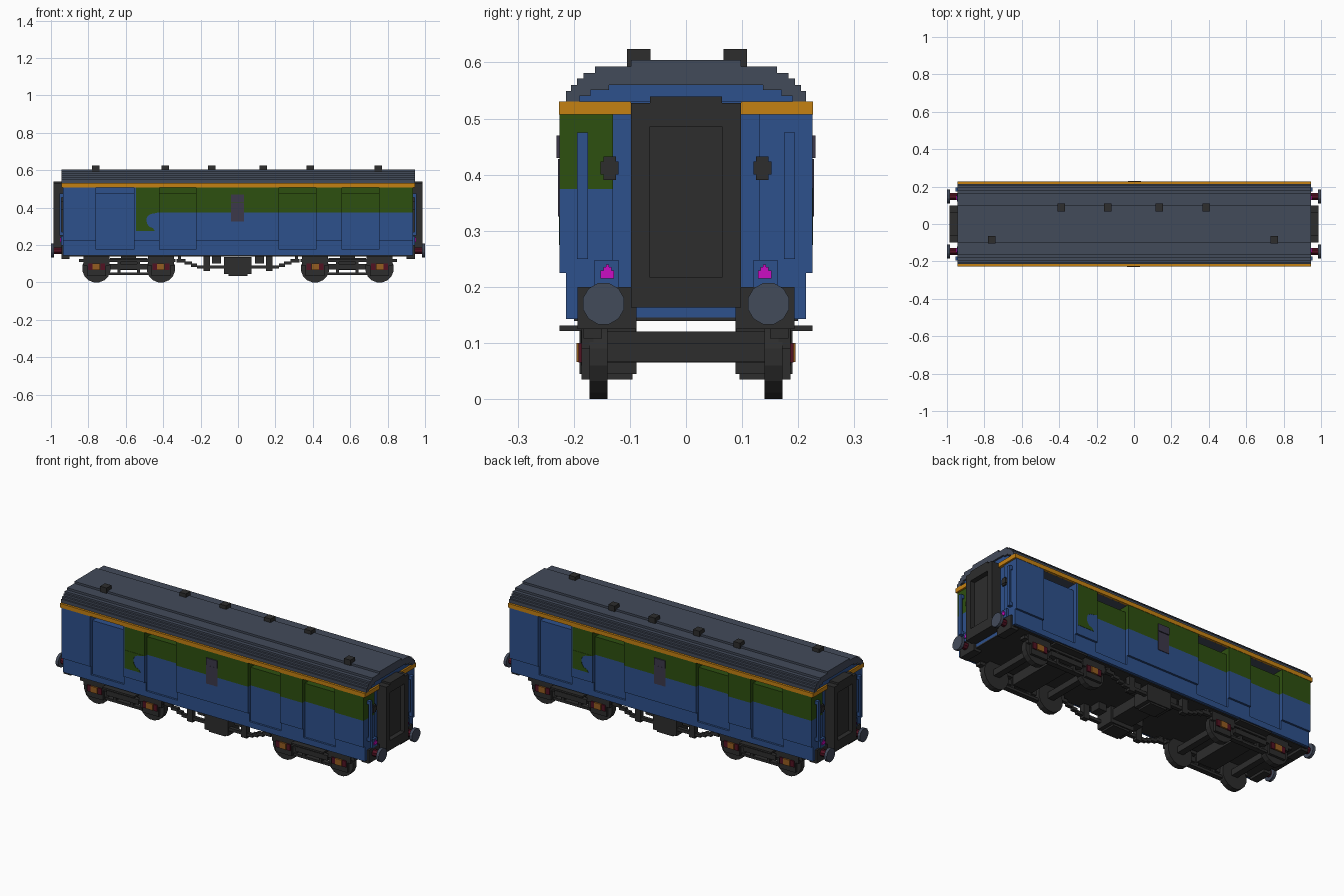
import bpy, bmesh, math
from mathutils import Matrix, Vector

if "Cube" in bpy.data.objects:
    bpy.data.objects.remove(bpy.data.objects["Cube"])


def material(name, rgb):
    m = bpy.data.materials.new(name)
    m.use_nodes = True
    m.diffuse_color = (*rgb, 1)
    m.node_tree.nodes["Principled BSDF"].inputs["Base Color"].default_value = (*rgb, 1)
    return m


BLUE = material("body blue", (.027, .082, .262))
GREEN = material("band green", (.027, .080, .005))
ORANGE = material("stripe orange", (.56, .22, .006))
SLATE = material("roof slate", (.055, .069, .102))
DARK = material("underframe black", (.026, .026, .026))
RED = material("dark red", (.085, .006, .016))
BROWN = material("axle box bronze", (.30, .11, .015))
MAGENTA = material("lamp magenta", (.60, .004, .55))
GREY = material("hatch grey", (.045, .040, .068))


def finish(name, bm, mat):
    bmesh.ops.recalc_face_normals(bm, faces=bm.faces)
    me = bpy.data.meshes.new(name)
    bm.to_mesh(me)
    bm.free()
    me.materials.append(mat)
    ob = bpy.data.objects.new(name, me)
    bpy.context.collection.objects.link(ob)
    return ob


def boxes(name, mat, items, sx=1, sy=1):
    """One object from boxes (x0, x1, y0, y1, z0, z1), optionally mirrored."""
    bm = bmesh.new()
    for x0, x1, y0, y1, z0, z1 in items:
        size = Vector((abs(x1 - x0), abs(y1 - y0), abs(z1 - z0)))
        mid = Vector((sx * (x0 + x1) / 2, sy * (y0 + y1) / 2, (z0 + z1) / 2))
        bmesh.ops.create_cube(bm, size=1, matrix=Matrix.Translation(mid) @ Matrix.Diagonal((*size, 1)))
    return finish(name, bm, mat)


def prism(name, mat, pts, a, b, axis):
    """Outline in (y, z) swept along x, or in (x, z) swept along y."""
    bm = bmesh.new()
    vs = [bm.verts.new((a, p, z) if axis == "x" else (p, a, z)) for p, z in pts]
    face = bm.faces.new(vs)
    geo = bmesh.ops.extrude_face_region(bm, geom=[face])["geom"]
    step = Vector((b - a, 0, 0)) if axis == "x" else Vector((0, b - a, 0))
    bmesh.ops.translate(bm, vec=step, verts=[g for g in geo if isinstance(g, bmesh.types.BMVert)])
    return finish(name, bm, mat)


def disc(name, mat, centre, r, depth, axis, sides=12):
    bm = bmesh.new()
    rot = Matrix.Rotation(math.pi / 2, 4, "Y" if axis == "x" else "X")
    bmesh.ops.create_cone(bm, cap_ends=True, segments=sides, radius1=r, radius2=r, depth=depth,
                          matrix=Matrix.Translation(centre) @ rot @ Matrix.Rotation(math.pi / sides, 4, "Z"))
    return finish(name, bm, mat)


def mirrored(half):
    return half + [(-y, z) for y, z in reversed(half)]


# Roof: stepped arch shell overhanging the ends
upper = [(.214, .53), (.214, .549), (.205, .549), (.205, .56), (.194, .56), (.194, .571),
         (.183, .571), (.183, .581), (.162, .581), (.162, .593), (.098, .593), (.098, .604)]
lower = [(.19, .53), (.19, .54), (.17, .54), (.17, .551), (.137, .551), (.137, .56)]
roof_outline = mirrored(upper) + [(-y, z) for y, z in lower] + list(reversed(lower))
prism("roof", SLATE, roof_outline, -.945, .945, "x")
prism("end_arch", BLUE, mirrored(lower), -.935, .935, "x")
for i, (x, y) in enumerate([(-.39, .088), (-.14, .088), (.135, .088), (.385, .088), (-.76, -.084), (.75, -.084)]):
    boxes(f"roof_vent_{i}", DARK, [(x - .02, x + .02, y - .021, y + .021, .59, .624)])

# Body core and floor
boxes("body_core", BLUE, [(-.93, .93, -.13, .13, .145, .53)])
boxes("floor", DARK, [(-.93, .93, -.2, .2, .139, .146)])

# Long sides: the second side is the first turned half round
doors = [(-.76, -.555), (-.42, -.225), (.22, .417), (.556, .755)]
walls = [(-.935, -.76), (-.555, -.545), (-.545, -.42), (-.225, .22), (.417, .556), (.755, .935)]
GZ = .374
for s, side in ((1, "front"), (-1, "back")):
    blue, green = [(-.935, .935, -.13, -.214, .143, .175)], []
    panels = [(w, .225, .225, .507) for w in walls] + [(d, .203, .175, .475) for d in doors]
    for (x0, x1), y, z0, z1 in panels:
        is_green = x0 >= -.546
        blue.append((x0, x1, -.13, -y, z0, GZ if is_green else z1))
        if is_green:
            green.append((x0, x1, -.13, -y, GZ, z1))
    blue += [(x0, x1, -.13, -.214, .175, .225) for x0, x1 in walls]
    # Green backs of the slots above the doors
    green += [(x0, x1, -.13, -.133, .475, .507) for x0, x1 in doors[1:]]
    boxes(f"{side}_side_blue", BLUE, blue, s, s)
    boxes(f"{side}_side_green", GREEN, green, s, s)
    hook = [(-.545, .376), (-.545, .275), (-.445, .275), (-.455, .29), (-.475, .298),
            (-.487, .315), (-.49, .338), (-.483, .355), (-.465, .366), (-.44, .37), (-.42, .376)]
    prism(f"{side}_green_hook", GREEN, [(s * x, z) for x, z in hook], -s * .222, -s * .2265, "y")
    boxes(f"{side}_door_header", SLATE, [(-.935, .935, -.13, -.214, .507, .53)], s, s)
    boxes(f"{side}_orange_stripe", ORANGE, [(-.945, .945, -.21, -.2265, .5072, .53)], s, s)
    boxes(f"{side}_hatch", GREY, [(-.037, .032, -.22, -.228, .325, .428),
                                  (-.037, .032, -.22, -.231, .43, .47)], s, s)

# Ends
for s, end in ((1, "left"), (-1, "right")):
    boxes(f"{end}_gangway", DARK, [
        (.93, .987, -.098, -.064, .163, .528), (.93, .987, .064, .098, .163, .528),
        (.93, .987, -.064, .064, .486, .539), (.93, .987, -.064, .064, .163, .217),
        (.93, .96, -.064, .064, .217, .486)], s)
    for t in (1, -1):
        tag = f"{end}_{'back' if t > 0 else 'front'}"
        boxes(f"{tag}_end_stripe", ORANGE, [(.93, .945, .098, .2265, .507, .53)], s, t)
        boxes(f"{tag}_handrail", BLUE, [(.945, .955, .175, .194, .25, .475),
                                        (.93, .955, .175, .194, .25, .27),
                                        (.93, .955, .175, .194, .455, .475)], s, t)
        boxes(f"{tag}_lamp_bracket", DARK, [(.93, .945, .12, .152, .4, .423),
                                            (.93, .943, .125, .147, .39, .432)], s, t)
        boxes(f"{tag}_lamp_plate", BLUE, [(.93, .947, .12, .163, .2, .248)], s, t)
        boxes(f"{tag}_lamp", MAGENTA, [(.94, .952, .128, .152, .215, .229),
                                       (.94, .952, .133, .147, .229, .235),
                                       (.94, .952, .137, .143, .235, .24)], s, t)
        boxes(f"{tag}_buffer_beam", DARK, [(.9, .945, .088, .193, .125, .2)], s, t)
        disc(f"{tag}_buffer_shank", RED, (s * .962, t * .147, .17), .019, .05, "x", 8)
        disc(f"{tag}_buffer_head", SLATE, (s * .992, t * .147, .17), .038, .016, "x")

# Bogies
WHEELS = (.412, .757)
MID = sum(WHEELS) / 2
for s, end in ((1, "left"), (-1, "right")):
    boxes(f"{end}_bogie_bolster", DARK, [(MID - .06, MID + .06, -.15, .15, .065, .12),
                                         (MID - .04, MID + .04, .09, .14, .1, .142),
                                         (MID - .04, MID + .04, -.14, -.09, .1, .142)], s)
    for w, x in enumerate(WHEELS):
        boxes(f"{end}_axle_{w}", DARK, [(x - .018, x + .018, -.15, .15, .066, .1)], s)
    for t in (1, -1):
        tag = f"{end}_{'back' if t > 0 else 'front'}"
        boxes(f"{tag}_bogie_frame", DARK, [
            (.335, .85, .15, .183, .108, .125), (MID - .1, MID + .1, .16, .187, .07, .098),
            (MID - .115, MID + .115, .15, .178, .038, .052),
            (MID - .06, MID - .045, .155, .18, .04, .12), (MID + .045, MID + .06, .155, .18, .04, .12),
            (MID - .1, MID + .1, .18, .225, .121, .131)], s, t)
        for w, x in enumerate(WHEELS):
            disc(f"{tag}_wheel_{w}", DARK, (s * x, t * .156, .075), .0765, .032, "y", 16)
            boxes(f"{tag}_axle_guard_{w}", DARK, [(x - .07, x + .07, .165, .186, .09, .142),
                                                  (x - .05, x + .05, .165, .186, .035, .09)], s, t)
            boxes(f"{tag}_axle_springs_{w}", RED, [(x - .045, x - .022, .18, .192, .065, .1),
                                                   (x + .022, x + .045, .18, .192, .065, .1)], s, t)
            boxes(f"{tag}_axle_box_{w}", BROWN, [(x - .02, x + .02, .18, .195, .066, .1)], s, t)

# Centre underframe: stepped truss and equipment boxes
for t, side in ((1, "back"), (-1, "front")):
    truss = [(-.22, .22, .165, .185, .073, .09), (-.075, .072, .088, .19, .045, .135),
             (-.05, .05, .095, .185, .035, .05)]
    for s in (1, -1):
        truss += [(s * .15, s * .185, .16, .187, .06, .142), (s * .22, s * .25, .165, .185, .083, .1),
                  (s * .245, s * .285, .165, .185, .095, .112), (s * .28, s * .33, .165, .185, .107, .125),
                  (s * .305, s * .322, .165, .185, .11, .142), (s * .09, s * .14, .1, .16, .1, .142)]
    boxes(f"{side}_truss", DARK, truss, 1, t)
boxes("cross_beam", DARK, [(-.06, .06, -.1, .1, .066, .12)])
